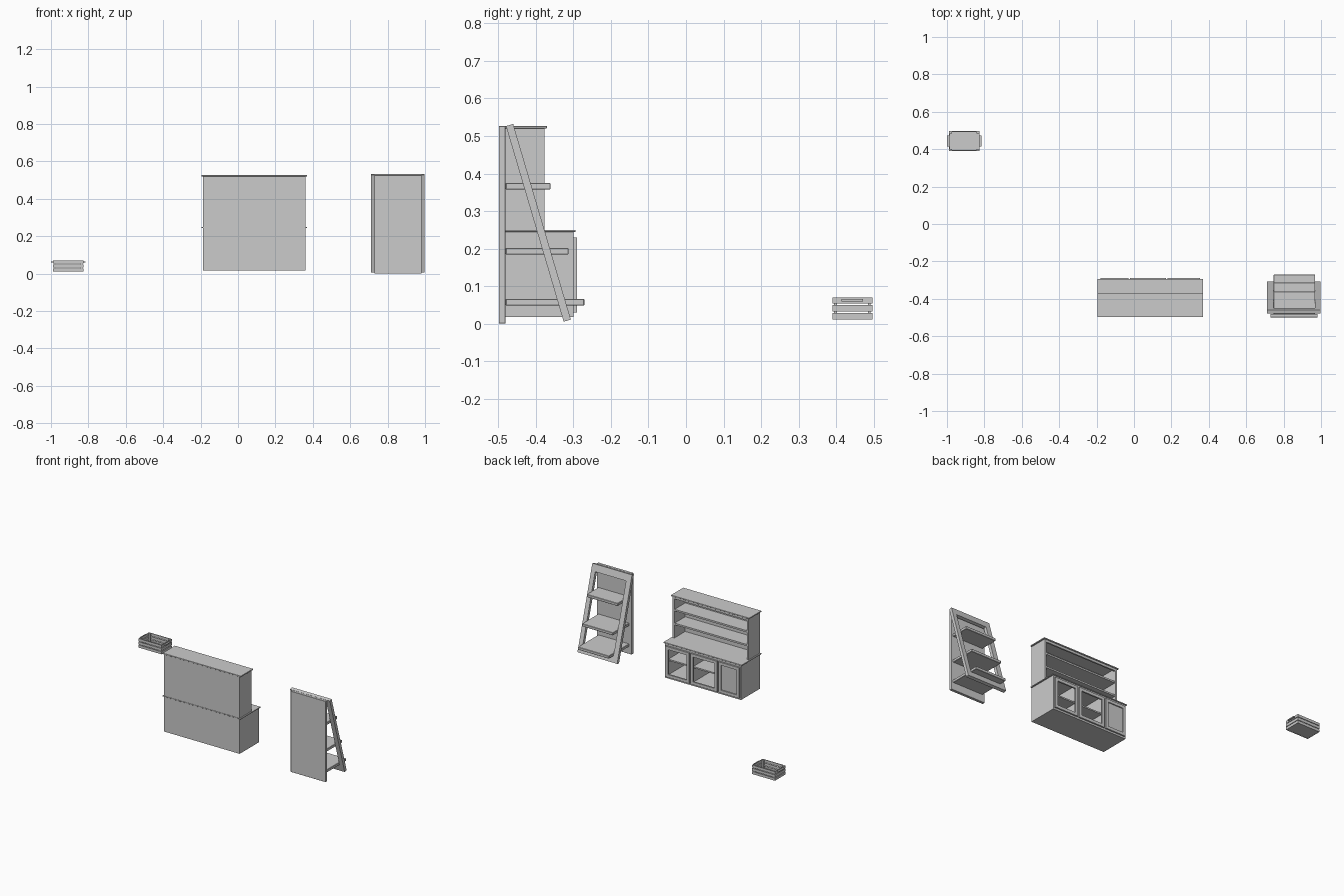
import bpy
import math
from mathutils import Matrix


def box(name, x0, x1, y0, y1, z0, z1, bevel=0.0, matrix=None):
    """Box from its extents, optionally bevelled and transformed."""
    v = [(x, y, z) for x in (x0, x1) for y in (y0, y1) for z in (z0, z1)]
    f = [(0, 1, 3, 2), (4, 6, 7, 5), (0, 4, 5, 1), (2, 3, 7, 6), (0, 2, 6, 4), (1, 5, 7, 3)]
    me = bpy.data.meshes.new(name)
    me.from_pydata(v, [], f)
    ob = bpy.data.objects.new(name, me)
    bpy.context.collection.objects.link(ob)
    if matrix is not None:
        ob.matrix_world = matrix
    if bevel:
        m = ob.modifiers.new("bevel", 'BEVEL')
        m.width = bevel
        m.segments = 1
    return ob


# ---- Hutch: hollow base cabinet ----
X0, X1, YB = -0.187, 0.36, -0.497
T = 0.012
box("base_back", X0, X1, YB, YB + 0.008, 0.018, 0.244)
box("base_bottom", X0, X1, YB + 0.008, -0.30, 0.018, 0.034)
box("base_side_left", X0, X0 + T, YB + 0.008, -0.30, 0.034, 0.244)
box("base_side_right", X1 - T, X1, YB + 0.008, -0.30, 0.034, 0.244)
box("base_top_rail", X0 + T, X1 - T, -0.312, -0.30, 0.226, 0.244)
for x in (-0.026, 0.175):
    box("base_divider", x - 0.007, x + 0.007, YB + 0.008, -0.30, 0.034, 0.244)
for a, b in ((X0 + T, -0.033), (-0.019, 0.168), (0.182, X1 - T)):
    box("base_shelf", a, b, YB + 0.008, -0.315, 0.127, 0.136)
box("counter_top", -0.196, 0.369, -0.498, -0.294, 0.244, 0.25, 0.001)

# Three framed doors, the left one with a solid panel
S = 0.019
for a, b, solid in ((-0.180, -0.030, True), (-0.021, 0.171, False), (0.180, 0.353, False)):
    box("door_stile", a, a + S, -0.30, -0.29, 0.03, 0.23)
    box("door_stile", b - S, b, -0.30, -0.29, 0.03, 0.23)
    box("door_rail_low", a + S, b - S, -0.30, -0.29, 0.03, 0.03 + S)
    box("door_rail_high", a + S, b - S, -0.30, -0.29, 0.23 - S, 0.23)
    if solid:
        box("door_panel", a + S, b - S, -0.303, -0.297, 0.03 + S, 0.23 - S)

# ---- Hutch: upper open shelves ----
box("upper_back", X0, X1, YB, YB + 0.008, 0.25, 0.52)
box("upper_side_left", X0, X0 + T, YB + 0.008, -0.377, 0.25, 0.52)
box("upper_side_right", X1 - T, X1, YB + 0.008, -0.377, 0.25, 0.52)
box("upper_header", X0 + T, X1 - T, -0.387, -0.377, 0.505, 0.52)
for z in (0.335, 0.425):
    box("upper_shelf", X0 + T, X1 - T, YB + 0.008, -0.38, z, z + 0.011)
box("crown", -0.196, 0.369, -0.498, -0.371, 0.52, 0.527, 0.001)

# ---- Ladder display: back board, leaning frame, stepped shelves ----
LX0, LX1, IX0, IX1 = 0.712, 0.998, 0.746, 0.969
box("ladder_back_board", 0.729, 0.981, -0.499, -0.481, 0.0, 0.527, 0.001)
lean = math.atan2(0.1537, 0.5213)
mat = Matrix.Translation((0, -0.3165, 0.008)) @ Matrix.Rotation(lean, 4, 'X')
L = 0.5435
box("ladder_stile_left", LX0, IX0, -0.01, 0.01, 0, L, 0, mat)
box("ladder_stile_right", IX1, LX1, -0.01, 0.01, 0, L, 0, mat)
box("ladder_top_rail", IX0, IX1, -0.01, 0.01, L - 0.045, L, 0, mat)
box("ladder_bottom_rail", IX0, IX1, -0.01, 0.01, 0, 0.042, 0, mat)
for y, z in ((-0.271, 0.048), (-0.313, 0.184), (-0.361, 0.357)):
    box("ladder_shelf", IX0, IX1, -0.481, y, z, z + 0.018, 0.002)

# ---- Slatted crate ----
CX0, CX1, CY0, CY1 = -0.99, -0.825, 0.39, 0.497
box("crate_floor", CX0 + 0.005, CX1 - 0.005, CY0 + 0.004, CY1 - 0.004, 0.012, 0.017)
for z in (0.011, 0.032, 0.053):
    for y in (CY0, CY1 - 0.005):
        box("crate_side_slat", CX0, CX1, y, y + 0.005, z, z + 0.017)
    for x in (CX0, CX1 - 0.005):
        box("crate_end_slat", x, x + 0.005, CY0 + 0.005, CY1 - 0.005, z, z + 0.017)
for x in (CX0 + 0.005, CX1 - 0.017):
    for y in (CY0 + 0.005, CY1 - 0.012):
        box("crate_corner_post", x, x + 0.012, y, y + 0.007, 0.017, 0.068)
box("crate_handle_left", -1.0, CX0, 0.415, 0.472, 0.059, 0.065)
box("crate_handle_right", CX1, -0.815, 0.415, 0.472, 0.059, 0.065)
